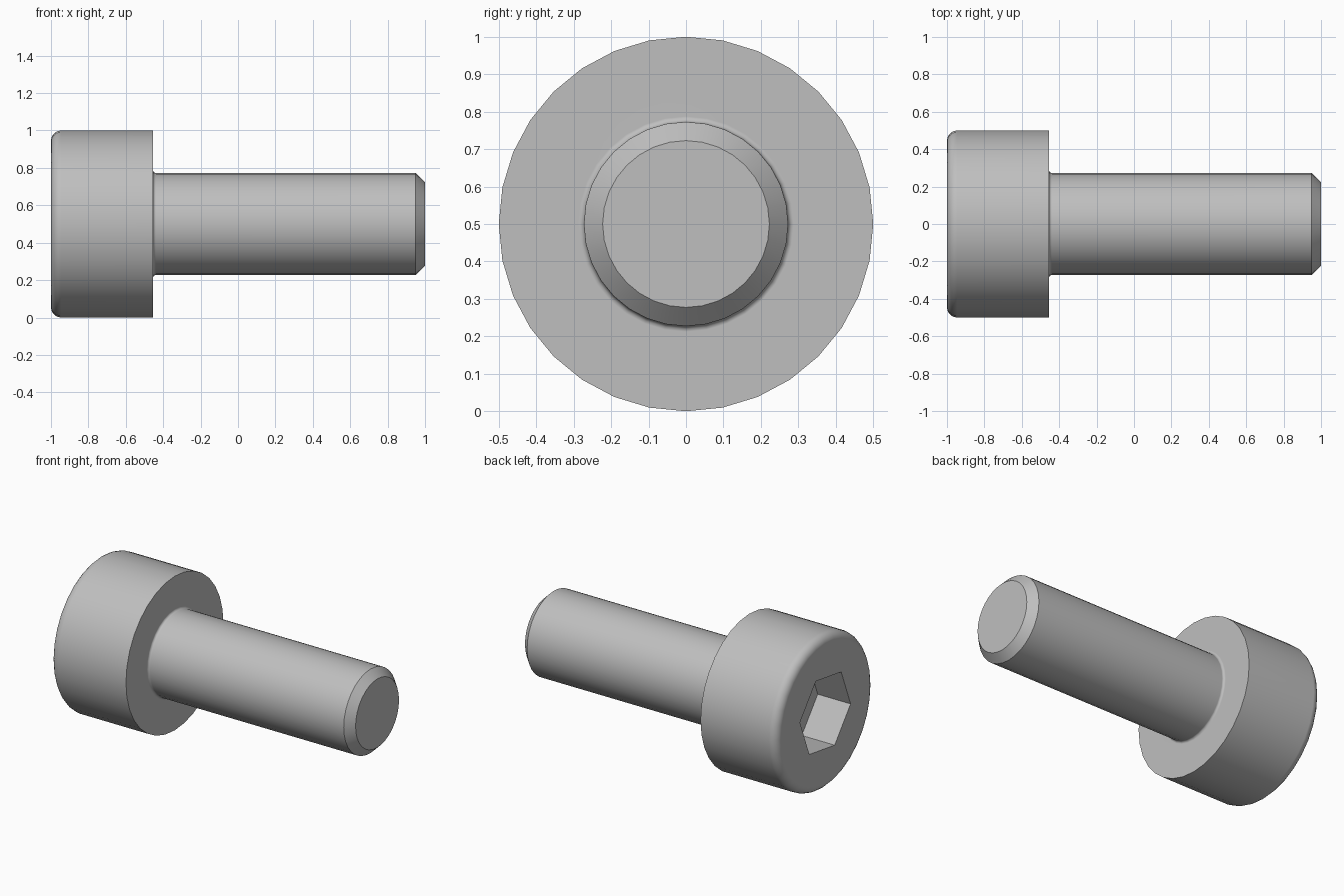
import bpy, bmesh
from math import radians, sin, cos, pi
from mathutils import Matrix, Vector

cube = bpy.data.objects.get("Cube")
if cube:
    bpy.data.objects.remove(cube, do_unlink=True)

HEAD_R, SHANK_R = 0.5, 0.2727
HEAD_END = -0.4545            # underside of the head along x
SEGMENTS = 32
CENTRE = Vector((0, 0, 0.5))

# Plain steel colour
steel = bpy.data.materials.new("grey steel")
steel.use_nodes = True
colour = (0.52, 0.52, 0.52, 1)
steel.diffuse_color = colour
steel.node_tree.nodes["Principled BSDF"].inputs["Base Color"].default_value = colour


def finish(bm, name):
    bmesh.ops.recalc_face_normals(bm, faces=bm.faces)
    mesh = bpy.data.meshes.new(name)
    bm.to_mesh(mesh)
    bm.free()
    mesh.materials.append(steel)
    obj = bpy.data.objects.new(name, mesh)
    bpy.context.collection.objects.link(obj)
    return obj


def arc(cx, cr, radius, start, end, steps):
    """Points (x, r) of a quarter round in the profile plane."""
    angles = [radians(start + (end - start) * i / steps) for i in range(steps + 1)]
    return [(cx + radius * cos(a), cr + radius * sin(a)) for a in angles]


def lathe(profile, name):
    """Closed solid of rings around the x axis with flat end caps."""
    bm = bmesh.new()
    rings = []
    for x, r in profile:
        angles = [2 * pi * i / SEGMENTS for i in range(SEGMENTS)]
        rings.append([bm.verts.new(CENTRE + Vector((x, r * cos(a), r * sin(a))))
                      for a in angles])
    for a, b in zip(rings, rings[1:]):
        for i in range(SEGMENTS):
            j = (i + 1) % SEGMENTS
            bm.faces.new((a[i], a[j], b[j], b[i]))
    bm.faces.new(rings[0])
    bm.faces.new(rings[-1])
    return finish(bm, name)


# Head with rounded rim, small fillet under it, shank and chamfered tip
rim, fillet, chamfer = 0.0545, 0.015, 0.05
profile = arc(-1 + rim, HEAD_R - rim, rim, 180, 90, 5)
profile += [(HEAD_END, HEAD_R)]
profile += arc(HEAD_END + fillet, SHANK_R + fillet, fillet, 180, 270, 3)
profile += [(1 - chamfer, SHANK_R), (1, SHANK_R - chamfer)]
screw = lathe(profile, "cap_screw_body")

# Hexagonal key socket cut into the head
across_flats, depth, overshoot = 0.4545, 0.236, 0.1
bm = bmesh.new()
hex_r = across_flats / 2 / cos(pi / 6)
place = (Matrix.Translation(CENTRE + Vector((-1 + (depth - overshoot) / 2, 0, 0)))
         @ Matrix.Rotation(radians(8.5), 4, 'X')
         @ Matrix.Rotation(pi / 2, 4, 'Z')
         @ Matrix.Rotation(pi / 2, 4, 'X')
         @ Matrix.Rotation(0, 4, 'Z'))
bmesh.ops.create_cone(bm, cap_ends=True, segments=6, radius1=hex_r, radius2=hex_r,
                      depth=depth + overshoot, matrix=place @ Matrix.Rotation(pi / 6, 4, 'Z'))
cutter = finish(bm, "socket_cutter")
cutter.hide_render = True

cut = screw.modifiers.new("socket", 'BOOLEAN')
cut.operation = 'DIFFERENCE'
cut.solver = 'EXACT'
cut.object = cutter
bpy.ops.object.select_all(action='DESELECT')
bpy.context.view_layer.objects.active = screw
screw.select_set(True)
bpy.ops.object.modifier_apply(modifier=cut.name)
bpy.data.objects.remove(cutter, do_unlink=True)

# Smooth round surfaces, crisp corners
bpy.ops.object.shade_smooth_by_angle(angle=radians(35))
weighted = screw.modifiers.new("flat_caps", 'WEIGHTED_NORMAL')
weighted.keep_sharp = True
